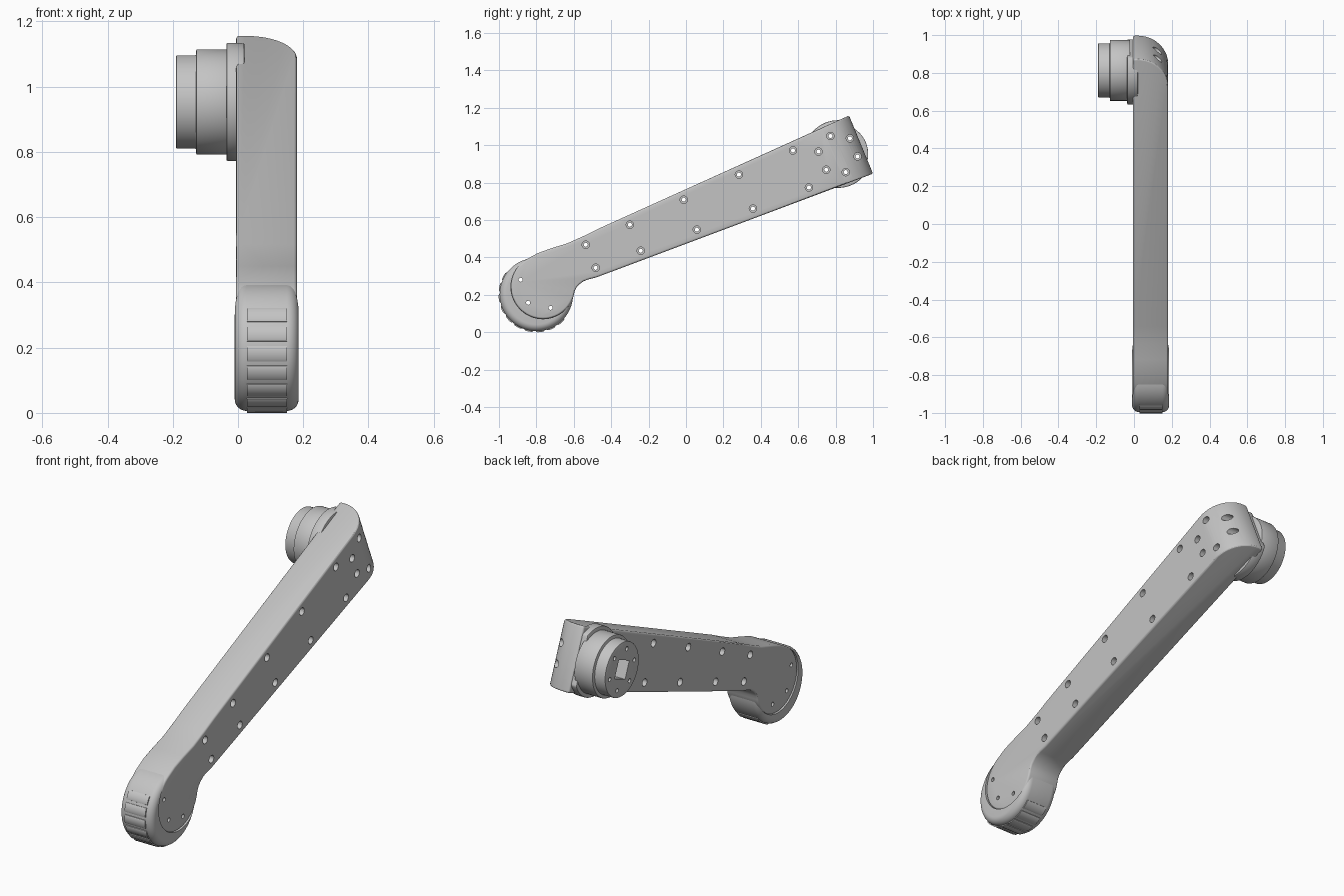
import bpy, bmesh, math
from mathutils import Matrix

if "Cube" in bpy.data.objects:
    bpy.data.objects.remove(bpy.data.objects["Cube"])

grey = bpy.data.materials.new("light_grey")
grey.diffuse_color = (0.55, 0.55, 0.55, 1)
grey.use_nodes = True
grey.node_tree.nodes["Principled BSDF"].inputs["Base Color"].default_value = grey.diffuse_color


def make(name, bm):
    bmesh.ops.recalc_face_normals(bm, faces=bm.faces)
    me = bpy.data.meshes.new(name)
    bm.to_mesh(me)
    bm.free()
    me.materials.append(grey)
    ob = bpy.data.objects.new(name, me)
    bpy.context.collection.objects.link(ob)
    return ob


def lathe(bm, profile, cy, cz, seg=24):
    """Closed solid turned about an x-parallel axis; profile is (radius, x)."""
    rings = [[bm.verts.new((x, cy + r * math.cos(2 * math.pi * i / seg),
                            cz + r * math.sin(2 * math.pi * i / seg)))
              for i in range(seg)] for r, x in profile]
    for a, b in zip(rings, rings[1:]):
        for i in range(seg):
            j = (i + 1) % seg
            bm.faces.new((a[i], a[j], b[j], b[i]))
    bm.faces.new(rings[0][::-1])
    bm.faces.new(rings[-1])


def prism(pts, x0, x1):
    """Extrude a (y, z) outline along x."""
    bm = bmesh.new()
    f = bm.faces.new([bm.verts.new((x0, y, z)) for y, z in pts])
    new = bmesh.ops.extrude_face_region(bm, geom=[f])["geom"]
    bmesh.ops.translate(bm, vec=(x1 - x0, 0, 0),
                        verts=[v for v in new if isinstance(v, bmesh.types.BMVert)])
    return bm


def select_only(ob):
    bpy.ops.object.select_all(action='DESELECT')
    ob.select_set(True)
    bpy.context.view_layer.objects.active = ob


def cut(ob, cutter):
    m = ob.modifiers.new("cut", 'BOOLEAN')
    m.operation, m.solver, m.object = 'DIFFERENCE', 'EXACT', cutter
    select_only(ob)
    bpy.ops.object.modifier_apply(modifier=m.name)


def bevel(ob, width, seg=3):
    m = ob.modifiers.new("round", 'BEVEL')
    m.width, m.segments, m.angle_limit = width, seg, math.radians(40)
    select_only(ob)
    bpy.ops.object.modifier_apply(modifier=m.name)


X0, X1 = -0.006, 0.181
HUB = (0.813, 0.953)
DISC, DISC_R = (-0.765, 0.243), 0.171
WHEEL = (-0.80, 0.202)
TILT = math.atan2(0.128, 0.311)

# Arm outline: tapered bar running into a round foot
outline = [(1.0, 0.848), (0.872, 1.159), (-0.461, 0.557), (-0.542, 0.517),
           (-0.633, 0.476), (-0.718, 0.45), (-0.793, 0.423)]
for i in range(41):
    a = math.radians(118 + (352 - 118) * i / 40)
    outline.append((DISC[0] + DISC_R * math.cos(a), DISC[1] + DISC_R * math.sin(a)))
outline += [(-0.585, 0.24), (-0.569, 0.257), (-0.548, 0.273), (-0.522, 0.283), (-0.478, 0.294)]

# Arm, with a large fillet on the outer end
bm = prism(outline, X0, X1)
end = [e for e in bm.edges if all(v.co.x > X1 - 0.001 and v.co.y > 0.8 for v in e.verts)]
bmesh.ops.bevel(bm, geom=end, offset=0.16, segments=14, profile=0.5, affect='EDGES')
arm = make("arm", bm)
bevel(arm, 0.01)

# Stepped bolt holes in the arm
bolts = [(0.572, 0.972), (0.283, 0.843), (-0.012, 0.709), (-0.30, 0.575), (-0.536, 0.468),
         (0.657, 0.774), (0.358, 0.661), (0.058, 0.549), (-0.242, 0.436), (-0.483, 0.345)]
foot_bolts = [(-0.884, 0.281), (-0.844, 0.158), (-0.724, 0.131)]
hub_bolts = [(HUB[0] + 0.105 * math.cos(math.radians(a)),
              HUB[1] + 0.105 * math.sin(math.radians(a))) for a in range(-7, 353, 60)]
bm = bmesh.new()
for y, z in bolts:
    lathe(bm, [(0.02, -0.1), (0.02, 0.03), (0.011, 0.03), (0.011, 0.14),
               (0.02, 0.14), (0.02, 0.3)], y, z, 20)
for y, z in foot_bolts:
    lathe(bm, [(0.011, -0.1), (0.011, 0.3)], y, z, 16)
holes = make("arm_hole_cutter", bm)
bm = bmesh.new()
for y, z in hub_bolts:
    lathe(bm, [(0.011, -0.3), (0.011, 0.04), (0.02, 0.04), (0.02, 0.3)], y, z, 20)
hub_holes = make("hub_hole_cutter", bm)
cut(arm, holes)
cut(arm, hub_holes)

# Raised round mount, trimmed flush with the end of the arm
n = (math.cos(TILT), math.sin(TILT))
limit = n[0] * 1.0 + n[1] * 0.848 - 0.006
pts = []
for i in range(64):
    a = 2 * math.pi * i / 64
    y, z = HUB[0] + 0.181 * math.cos(a), HUB[1] + 0.181 * math.sin(a)
    over = max(0, n[0] * y + n[1] * z - limit)
    pts.append((y - over * n[0], z - over * n[1]))
mount = make("hub_mount", prism(pts, -0.036, 0.02))
bevel(mount, 0.006, 2)
cut(mount, hub_holes)

# Stepped hub with a square socket
bm = bmesh.new()
lathe(bm, [(0.143, -0.19), (0.143, -0.128), (0.161, -0.128), (0.161, -0.02)], *HUB, seg=64)
hub = make("hub", bm)
bevel(hub, 0.003, 2)
bm = bmesh.new()
bmesh.ops.create_cube(bm, size=1, matrix=Matrix.Translation((-0.15, *HUB))
                      @ Matrix.Rotation(TILT, 4, 'X') @ Matrix.Diagonal((0.2, 0.095, 0.095, 1)))
socket = make("socket_cutter", bm)
cut(hub, socket)
cut(hub, hub_holes)

# Wheel rim with rounded shoulders, wrapped round the foot
R, A, B, C = 0.196, -0.01, 0.186, 0.036
prof = [(R - C + C * math.sin(t), A + C - C * math.cos(t))
        for t in [math.pi / 2 * i / 7 for i in range(8)]]
prof += [(r, A + B - x) for r, x in reversed(prof)]
bm = bmesh.new()
lathe(bm, prof, *WHEEL, seg=80)
wheel = make("wheel", bm)
foot = make("foot_cutter", prism(outline, -0.2, 0.4))
cut(wheel, foot)

# Grip pads round the exposed part of the wheel
bm = bmesh.new()
for k in range(10):
    mid = math.radians(150 + 18 * k)
    sec = []
    for da, r in ((-7.5, 0.185), (-6.8, 0.199), (-4.5, 0.202), (0, 0.2025),
                  (4.5, 0.202), (6.8, 0.199), (7.5, 0.185)):
        a = mid + math.radians(da)
        sec.append((WHEEL[0] + r * math.cos(a), WHEEL[1] + r * math.sin(a)))
    f = bm.faces.new([bm.verts.new((0.028, y, z)) for y, z in sec])
    new = bmesh.ops.extrude_face_region(bm, geom=[f])["geom"]
    bmesh.ops.translate(bm, vec=(0.122, 0, 0),
                        verts=[v for v in new if isinstance(v, bmesh.types.BMVert)])
pads = make("grip_pads", bm)

for c in (holes, hub_holes, socket, foot):
    bpy.data.objects.remove(c)
for ob in (arm, mount, hub, wheel, pads):
    select_only(ob)
    bpy.ops.object.shade_smooth_by_angle(angle=math.radians(30))
